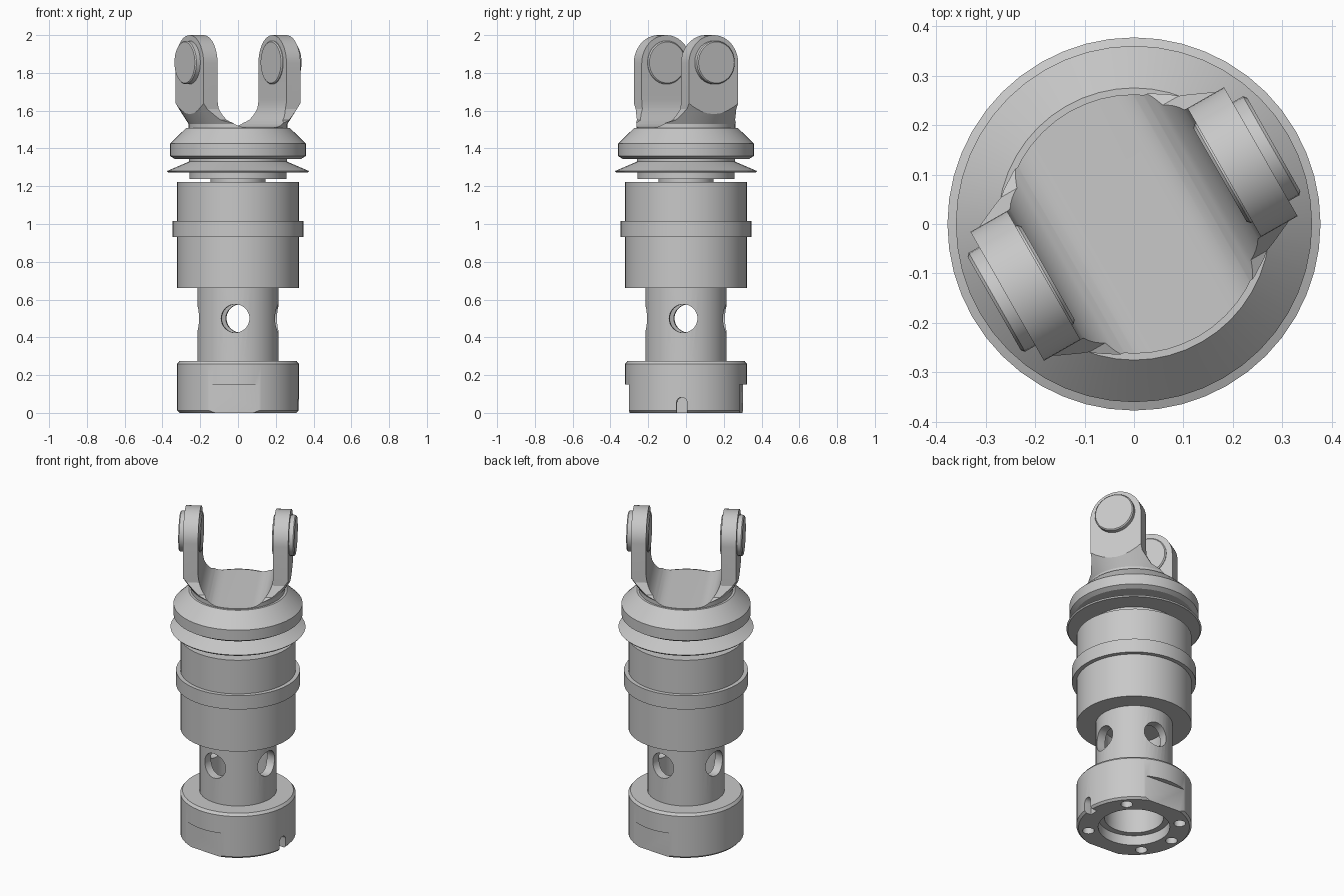
import bpy, bmesh
from math import sin, cos, pi, radians
from mathutils import Matrix

if "Cube" in bpy.data.objects:
    bpy.data.objects.remove(bpy.data.objects["Cube"], do_unlink=True)

SEG = 48
BASE_TURN = radians(-4)    # drilled base features
YOKE_TURN = radians(29.7)  # fork ears

steel = bpy.data.materials.new("grey steel")
steel.use_nodes = True
grey = (0.58, 0.58, 0.58, 1)
steel.diffuse_color = grey
steel.node_tree.nodes["Principled BSDF"].inputs["Base Color"].default_value = grey


def finish(name, bm, turn=0.0):
    bmesh.ops.remove_doubles(bm, verts=bm.verts, dist=1e-5)
    bmesh.ops.recalc_face_normals(bm, faces=bm.faces)
    bm.transform(Matrix.Rotation(turn, 4, 'Z'))
    mesh = bpy.data.meshes.new(name)
    bm.to_mesh(mesh)
    bm.free()
    mesh.materials.append(steel)
    ob = bpy.data.objects.new(name, mesh)
    bpy.context.collection.objects.link(ob)
    return ob


def lathe(name, profile):
    """Revolve a closed (radius, height) loop around z."""
    bm = bmesh.new()
    rings = []
    for r, z in profile:
        if r == 0:
            rings.append([bm.verts.new((0, 0, z))] * SEG)
        else:
            rings.append([bm.verts.new((r * cos(2 * pi * i / SEG), r * sin(2 * pi * i / SEG), z))
                          for i in range(SEG)])
    for k, a in enumerate(rings):
        b = rings[(k + 1) % len(rings)]
        for i in range(SEG):
            j = (i + 1) % SEG
            corners = list(dict.fromkeys((a[i], a[j], b[j], b[i])))
            if len(corners) > 2:
                bm.faces.new(corners)
    return finish(name, bm)


def prism(name, outline, depth, along, turn):
    """Extrude an outline (side, z) by +-depth along x or y."""
    bm = bmesh.new()
    place = (lambda s, z, d: (d, s, z)) if along == 'x' else (lambda s, z, d: (s, d, z))
    front = [bm.verts.new(place(s, z, -depth)) for s, z in outline]
    back = [bm.verts.new(place(s, z, depth)) for s, z in outline]
    bm.faces.new(front)
    bm.faces.new(back[::-1])
    for i in range(len(outline)):
        j = (i + 1) % len(outline)
        bm.faces.new((front[i], front[j], back[j], back[i]))
    return finish(name, bm, turn)


def rod(name, radius, length, centre, along, turn, bevel=0.0):
    bm = bmesh.new()
    bmesh.ops.create_cone(bm, cap_ends=True, segments=32, radius1=radius, radius2=radius, depth=length)
    if bevel:
        rims = [e for e in bm.edges if any(len(f.verts) > 4 for f in e.link_faces)]
        bmesh.ops.bevel(bm, geom=rims, offset=bevel, segments=1, affect='EDGES')
    if along == 'x':
        bm.transform(Matrix.Rotation(pi / 2, 4, 'Y'))
    elif along == 'y':
        bm.transform(Matrix.Rotation(pi / 2, 4, 'X'))
    bm.transform(Matrix.Translation(centre))
    return finish(name, bm, turn)


def box(name, size, centre, turn):
    bm = bmesh.new()
    bmesh.ops.create_cube(bm, size=1)
    bm.transform(Matrix.Translation(centre) @ Matrix.Diagonal((*size, 1)))
    return finish(name, bm, turn)


def carve(target, tool, operation='DIFFERENCE'):
    tool.hide_render = True
    mod = target.modifiers.new("cut", 'BOOLEAN')
    mod.operation, mod.object, mod.solver = operation, tool, 'EXACT'
    bpy.context.view_layer.objects.active = target
    bpy.ops.object.modifier_apply(modifier=mod.name)
    bpy.data.objects.remove(tool, do_unlink=True)


# Hollow base collar and stem
base = lathe("base_collar_and_stem", [
    (0.2, 0), (0.31, 0), (0.322, 0.012), (0.322, 0.26), (0.31, 0.275), (0.215, 0.275),
    (0.215, 0.68), (0, 0.68), (0, 0.64), (0.165, 0.64), (0.165, 0.06), (0.2, 0.06)])
for axis in 'xy':
    carve(base, rod("cross_hole", 0.075, 1, (0, 0, 0.5), axis, BASE_TURN))
for side in (-1, 1):
    carve(base, box("wrench_flat", (1, 0.2, 0.3), (0, side * 0.393, 0), BASE_TURN))
carve(base, box("slot", (0.1, 0.055, 0.11), (0.325, 0, 0), BASE_TURN))
carve(base, rod("slot_end", 0.0275, 0.1, (0.325, 0, 0.055), 'x', BASE_TURN))
for angle in (45, 135, 180, 225, 315):
    a = radians(angle)
    carve(base, rod("bolt_hole", 0.033, 0.2, (0.258 * cos(a), 0.258 * sin(a), 0), 'z', BASE_TURN))

# Main sleeve with its raised band
sleeve = lathe("sleeve", [
    (0, 0.66), (0.322, 0.66), (0.322, 0.93), (0.346, 0.93), (0.346, 1.015),
    (0.322, 1.015), (0.322, 1.222), (0, 1.222)])

# Neck, flared seal and cap
neck = lathe("neck", [
    (0, 1.2), (0.145, 1.2), (0.145, 1.237), (0.257, 1.237), (0.257, 1.28), (0, 1.28)])
seal = lathe("flared_seal", [
    (0, 1.272), (0.37, 1.272), (0.377, 1.28), (0.26, 1.33), (0.26, 1.36), (0, 1.36)])
cap = lathe("cap", [
    (0, 1.345), (0.335, 1.345), (0.36, 1.36), (0.36, 1.425), (0.275, 1.508), (0, 1.508)])

# Fork: U profile trimmed by a turned blank and the rounded ear outline
fillet = [(0.09 + 0.12 * cos(t * pi / 20), 1.66 - 0.148 * sin(t * pi / 20)) for t in range(11)]
right_half = [(0.295, 1.49), (0.295, 2.05), (0.21, 2.05)] + fillet
yoke = prism("fork", right_half + [(-u, z) for u, z in reversed(right_half)], 0.4, 'y', YOKE_TURN)
carve(yoke, lathe("turned_blank", [
    (0, 1.48), (0.262, 1.48), (0.262, 1.53), (0.345, 1.66), (0.345, 2.1), (0, 2.1)]), 'INTERSECT')
crown = [(0.15 * cos(t * pi / 24), 1.85 + 0.15 * sin(t * pi / 24)) for t in range(25)]
ear_outline = [(0.4, 1.47), (0.4, 1.515), (0.25, 1.52), (0.18, 1.55), (0.15, 1.61)]
ear_outline = ear_outline + crown + [(-v, z) for v, z in reversed(ear_outline)]
carve(yoke, prism("ear_outline", ear_outline, 0.5, 'x', YOKE_TURN), 'INTERSECT')

# Bearing caps through the fork ears
bearings = [rod(name, 0.115, 0.125, (side * 0.2625, 0, 1.855), 'x', YOKE_TURN, 0.006)
            for name, side in (("left_bearing", 1), ("right_bearing", -1))]

# Smooth turned surfaces, keep edges crisp
bpy.ops.object.select_all(action='DESELECT')
for ob in [base, sleeve, neck, seal, cap, yoke] + bearings:
    ob.select_set(True)
    bpy.context.view_layer.objects.active = ob
bpy.ops.object.shade_smooth_by_angle(angle=radians(25))
